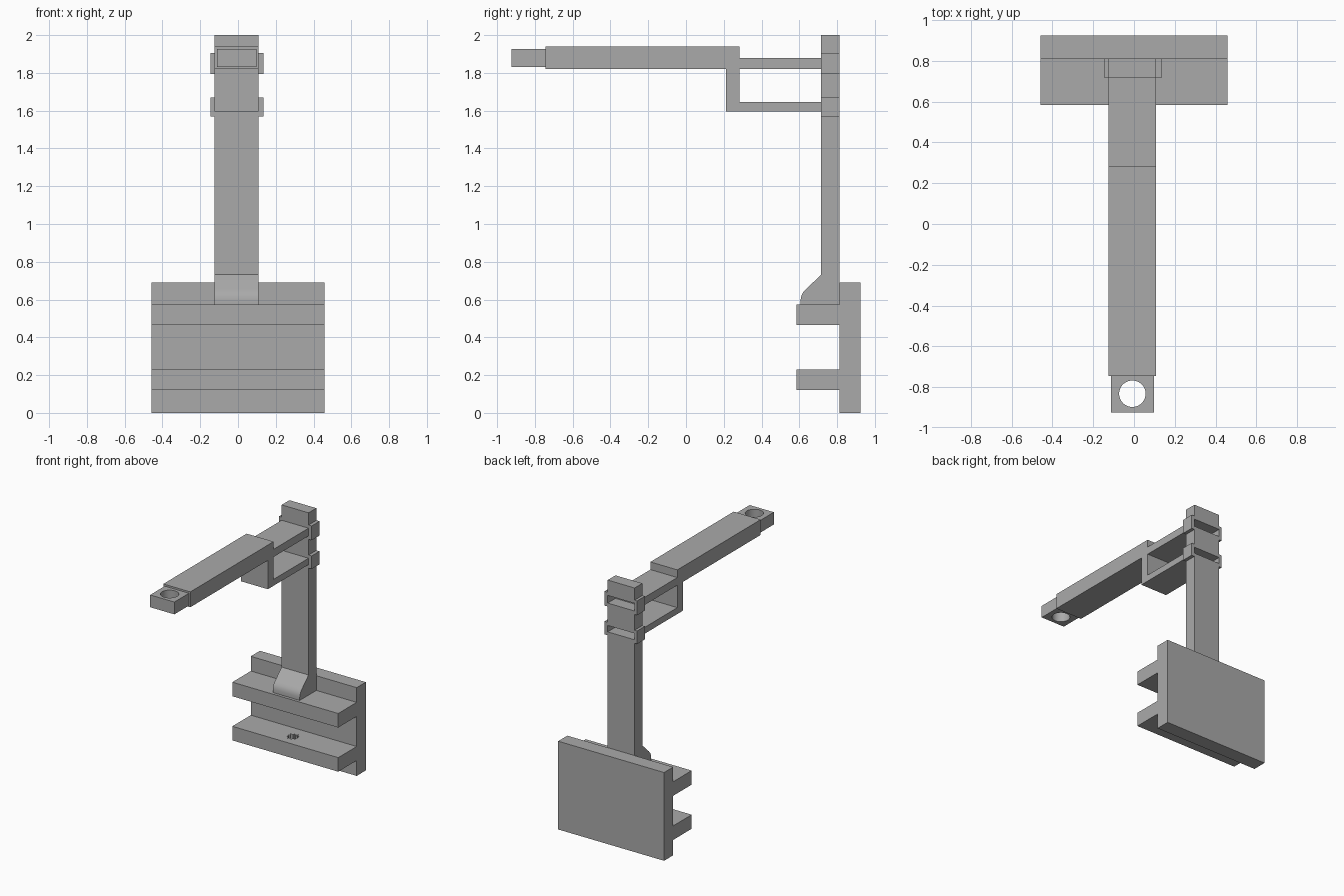
import bpy, bmesh, math

if "Cube" in bpy.data.objects:
    bpy.data.objects.remove(bpy.data.objects["Cube"])

grey = bpy.data.materials.new("mid_grey")
grey.use_nodes = True
grey.diffuse_color = (0.4, 0.4, 0.4, 1)
grey.node_tree.nodes["Principled BSDF"].inputs["Base Color"].default_value = (0.4, 0.4, 0.4, 1)


def extrude(name, points, vector):
    """Extrude a closed planar outline along a vector."""
    bm = bmesh.new()
    face = bm.faces.new([bm.verts.new(p) for p in points])
    geom = bmesh.ops.extrude_face_region(bm, geom=[face])["geom"]
    verts = [v for v in geom if isinstance(v, bmesh.types.BMVert)]
    bmesh.ops.translate(bm, verts=verts, vec=vector)
    bmesh.ops.recalc_face_normals(bm, faces=bm.faces[:])
    mesh = bpy.data.meshes.new(name)
    bm.to_mesh(mesh)
    bm.free()
    mesh.materials.append(grey)
    obj = bpy.data.objects.new(name, mesh)
    bpy.context.collection.objects.link(obj)
    return obj


def side_profile(name, yz, x0, x1):
    return extrude(name, [(x0, y, z) for y, z in yz], (x1 - x0, 0, 0))


def box(name, x0, x1, y0, y1, z0, z1):
    return side_profile(name, [(y0, z0), (y1, z0), (y1, z1), (y0, z1)], x0, x1)


def drill(target, x, y, z0, z1, radii, count):
    """Cut a vertical hole; alternating radii give a toothed outline."""
    ring = [(x + radii[i % 2] * math.cos(math.tau * i / count),
             y + radii[i % 2] * math.sin(math.tau * i / count), z0) for i in range(count)]
    cutter = extrude("hole_cutter", ring, (0, 0, z1 - z0))
    cutter.hide_render = True
    mod = target.modifiers.new("hole", "BOOLEAN")
    mod.operation, mod.solver, mod.object = "DIFFERENCE", "EXACT", cutter
    graph = bpy.context.evaluated_depsgraph_get()
    target.data = bpy.data.meshes.new_from_object(target.evaluated_get(graph))
    target.modifiers.clear()
    bpy.data.objects.remove(cutter)


def smooth(obj):
    bpy.ops.object.select_all(action="DESELECT")
    obj.select_set(True)
    bpy.context.view_layer.objects.active = obj
    bpy.ops.object.shade_smooth_by_angle(angle=math.radians(30))


LEFT, RIGHT = 0.109, -0.124          # sides of upright and arm
FRONT, BACK = 0.716, 0.812           # faces of upright
SLOTS = [(1.595, 1.645), (1.82, 1.88)]

# Back plate with two shelves
base = side_profile("mounting_plate", [
    (0.925, 0), (0.925, 0.69), (BACK, 0.69), (BACK, 0.575), (0.584, 0.575),
    (0.584, 0.465), (BACK, 0.465), (BACK, 0.23), (0.584, 0.23),
    (0.584, 0.12), (BACK, 0.12), (BACK, 0)], -0.458, 0.458)
drill(base, -0.008, 0.69, 0.14, 0.3, (0.05, 0.03), 20)

# Upright with sloped, rounded foot, split by the slots
foot = side_profile("upright_with_foot", [
    (BACK, 0.575), (0.607, 0.575), (0.607, 0.6), (0.611, 0.62), (0.62, 0.638),
    (0.634, 0.654), (FRONT, 0.732), (FRONT, SLOTS[0][0]), (BACK, SLOTS[0][0])], RIGHT, LEFT)
smooth(foot)
box("upright_middle", RIGHT, LEFT, FRONT, BACK, SLOTS[0][1], SLOTS[1][0])
box("upright_top", RIGHT, LEFT, FRONT, BACK, SLOTS[1][1], 2)

# Cheeks closing each slot at the sides
for level, (z0, z1) in zip(("lower", "upper"), SLOTS):
    for side, x0, x1 in (("right", -0.146, RIGHT), ("left", LEFT, 0.136)):
        box(f"{level}_slot_cheek_{side}", x0, x1, FRONT, BACK, z0 - 0.027, z1 + 0.025)

# Arm with forked rear end
side_profile("forked_arm", [
    (-0.745, 1.82), (-0.745, 1.94), (0.284, 1.94), (0.284, 1.88), (FRONT, 1.88),
    (FRONT, 1.82), (0.284, 1.82), (0.284, 1.645), (FRONT, 1.645),
    (FRONT, 1.595), (0.213, 1.595), (0.213, 1.82)], RIGHT, LEFT)

# Thinner tip with round hole
tip = box("arm_tip", -0.112, 0.097, -0.925, -0.745, 1.83, 1.926)
drill(tip, -0.008, -0.833, 1.7, 2, (0.065, 0.065), 48)
smooth(tip)
